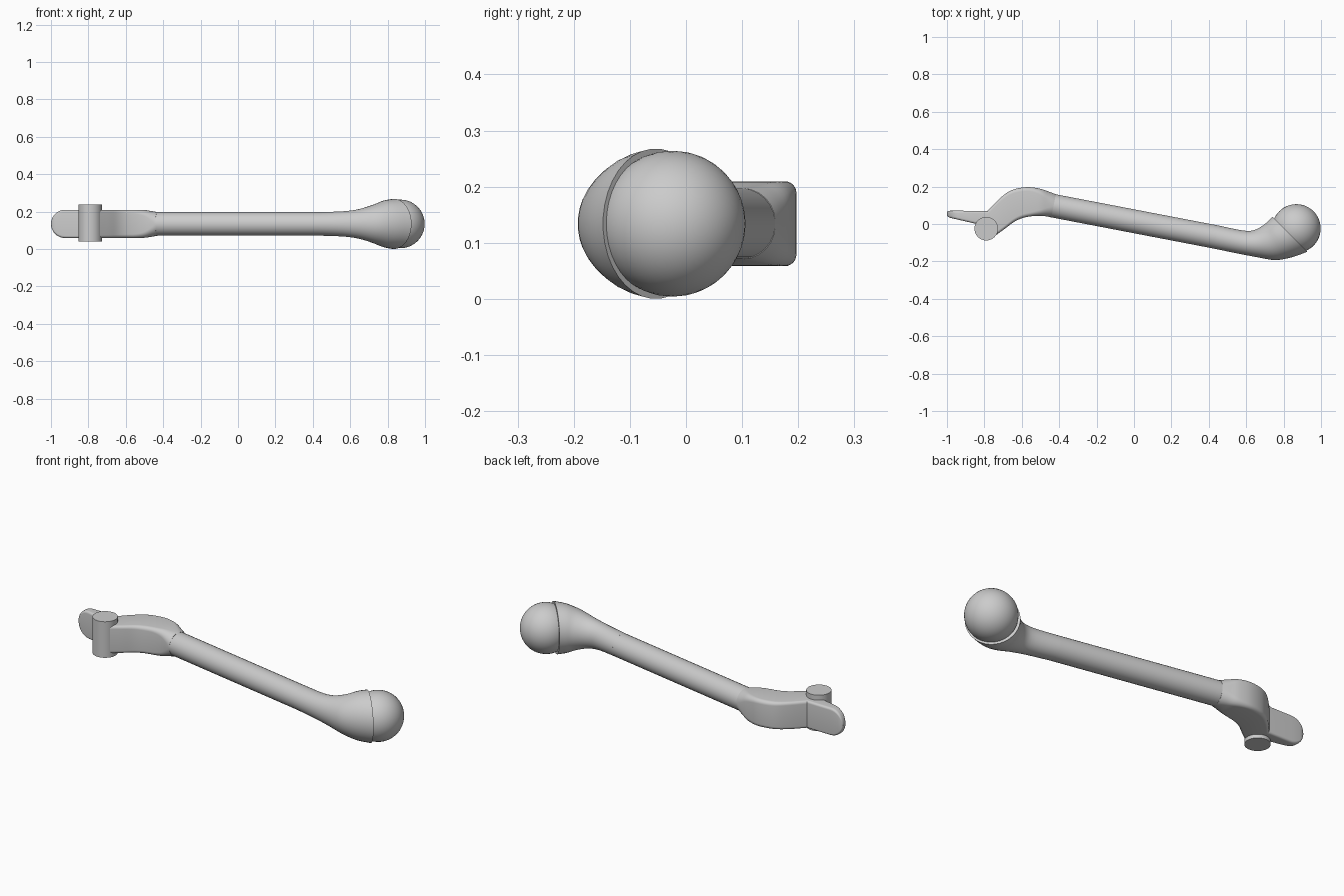
import bpy, bmesh
from math import sin, cos, pi, radians
from mathutils import Vector

if "Cube" in bpy.data.objects:
    bpy.data.objects.remove(bpy.data.objects["Cube"])

ZC = 0.134  # mid height of the whole lever


def finish(name, bm, angle=35):
    bmesh.ops.recalc_face_normals(bm, faces=bm.faces)
    me = bpy.data.meshes.new(name)
    bm.to_mesh(me)
    bm.free()
    ob = bpy.data.objects.new(name, me)
    bpy.context.collection.objects.link(ob)
    bpy.context.view_layer.objects.active = ob
    ob.select_set(True)
    bpy.ops.object.shade_smooth_by_angle(angle=radians(angle))
    ob.select_set(False)
    return ob


def refine(rows, steps):
    """Catmull-Rom interpolation between cross-sections."""
    out = []
    for i in range(len(rows) - 1):
        a, b, c, d = (rows[max(i - 1, 0)], rows[i], rows[i + 1],
                      rows[min(i + 2, len(rows) - 1)])
        for k in range(steps):
            t = k / steps
            out.append([0.5 * (2 * q + (r - p) * t + (2 * p - 5 * q + 4 * r - s) * t * t
                               + (3 * q - p - 3 * r + s) * t ** 3)
                        for p, q, r, s in zip(a, b, c, d)])
    return out + [list(rows[-1])]


def loft(name, rows, steps=1, corner_pts=7, angle=35):
    """Rows: back x, back y, front x, front y, half height, corner radius."""
    if steps > 1:
        rows = refine(rows, steps)
    bm = bmesh.new()
    rings = []
    for ux, uy, lx, ly, hz, rad in rows:
        u, l = Vector((ux, uy, 0)), Vector((lx, ly, 0))
        mid, axis = (u + l) / 2, (u - l).normalized()
        hw = (u - l).length / 2
        # a large radius turns the rounded rectangle into an ellipse
        full = rad >= 0.0599
        cw, cz = (hw, hz) if full else (min(rad, hw * .98), min(rad, hz * .98))
        ring = []
        for q, (sw, sz) in enumerate(((1, 1), (-1, 1), (-1, -1), (1, -1))):
            for k in range(corner_pts):
                a = q * pi / 2 + (k + (0.5 if full else 0)) / (corner_pts - (0 if full else 1)) * pi / 2
                w = sw * (hw - cw) + cw * cos(a)
                z = sz * (hz - cz) + cz * sin(a)
                ring.append(bm.verts.new(mid + axis * w + Vector((0, 0, ZC + z))))
        rings.append(ring)
    n = len(rings[0])
    for r0, r1 in zip(rings, rings[1:]):
        for i in range(n):
            j = (i + 1) % n
            bm.faces.new((r0[i], r0[j], r1[j], r1[i]))
    bm.faces.new(rings[0])
    bm.faces.new(rings[-1])
    return finish(name, bm, angle)


# Straight round shaft
R = 0.063
loft("shaft", [(-0.418, 0.159, -0.442, 0.035, R, 1),
               (0.452, -0.008, 0.428, -0.132, R, 1)])

# Flared, bent socket that holds the ball
loft("flared_socket", [
    (0.452, -0.008, 0.428, -0.132, R, 1),
    (0.580, -0.034, 0.555, -0.158, 0.068, 1),
    (0.640, -0.033, 0.660, -0.178, 0.080, 1),
    (0.690, -0.007, 0.755, -0.193, 0.102, 1),
    (0.717, 0.017, 0.845, -0.178, 0.124, 1),
    (0.740, 0.040, 0.928, -0.148, 0.134, 1)], steps=4, corner_pts=9)

# Ball knob, pole facing along the socket axis
bm = bmesh.new()
bmesh.ops.create_uvsphere(bm, u_segments=40, v_segments=24, radius=0.13)
knob = finish("ball_knob", bm)
knob.location = (0.868, -0.024, ZC)
knob.rotation_euler = Vector((1, 1, 0)).to_track_quat('Z', 'Y').to_euler()

# Curved bracket, blending from a rounded block into the round shaft
H = 0.0755
loft("curved_bracket", [
    (-0.785, 0.068, -0.745, -0.065, H, 0.015),
    (-0.725, 0.130, -0.690, -0.025, H, 0.016),
    (-0.672, 0.172, -0.640, 0.012, H, 0.018),
    (-0.620, 0.191, -0.595, 0.032, H, 0.020),
    (-0.560, 0.197, -0.545, 0.042, H, 0.022),
    (-0.500, 0.188, -0.500, 0.044, 0.074, 0.032),
    (-0.455, 0.173, -0.465, 0.040, 0.068, 0.048),
    (-0.418, 0.159, -0.442, 0.035, R, 0.0595)], steps=4)

# Tapered end tab with a rounded tip
tab = []
for i in range(9):
    t = 0.12 + (pi / 2 - 0.12) * i / 8
    x = -1.0 + 0.075 * (1 - cos(t))
    s = (x + 1) / 0.16
    ease = 0.006 * max(0, 1 - i / 3)
    tab.append((x, 0.071 - ease, x, 0.037 - 0.037 * s + ease, H * sin(t), 0.012))
tab.append((-0.84, 0.070, -0.84, 0.0, H, 0.012))
tab.append((-0.765, 0.068, -0.765, -0.02, H, 0.012))
loft("end_tab", tab)

# Vertical pivot pin
bm = bmesh.new()
bmesh.ops.create_cone(bm, cap_ends=True, segments=40, radius1=0.063,
                      radius2=0.063, depth=0.198)
pin = finish("pivot_pin", bm)
pin.location = (-0.79, -0.025, ZC + 0.004)
